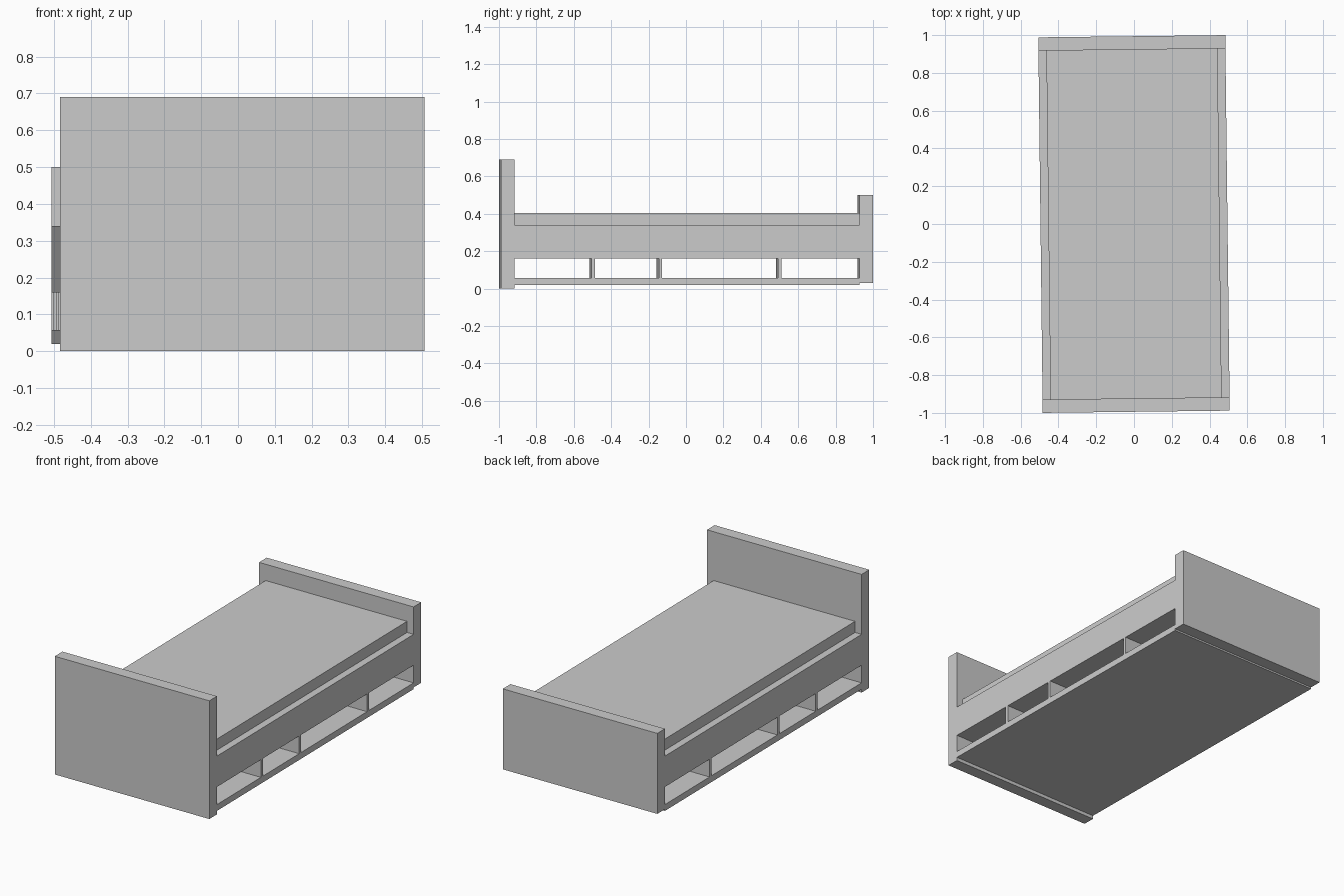
import bpy
from math import radians
from mathutils import Matrix

cube = bpy.data.objects.get("Cube")
if cube:
    bpy.data.objects.remove(cube, do_unlink=True)

# Single grey material
grey = bpy.data.materials.new("plain_grey")
grey.use_nodes = True
colour = (0.6, 0.6, 0.6, 1)
grey.diffuse_color = colour
grey.node_tree.nodes["Principled BSDF"].inputs["Base Color"].default_value = colour

TURN = Matrix.Rotation(radians(0.68), 4, "Z")  # the bed stands slightly turned
HALF_W = 0.495
INNER_Y = 0.923
END_Y = 0.994


def box(name, half_x, y0, y1, z0, z1):
    bpy.ops.mesh.primitive_cube_add(size=1)
    ob = bpy.context.object
    ob.name = ob.data.name = name
    shape = Matrix.Diagonal((2 * half_x, y1 - y0, z1 - z0, 1))
    place = Matrix.Translation((0, (y0 + y1) / 2, (z0 + z1) / 2))
    ob.data.transform(place @ shape)
    ob.matrix_world = TURN
    ob.data.materials.append(grey)
    return ob


# End boards
box("headboard", HALF_W, -END_Y, -INNER_Y, 0, 0.69)
box("footboard", HALF_W, INNER_Y, END_Y, 0.03, 0.5)

# Bed frame, mattress and bottom shelf
box("bed_frame", HALF_W, -INNER_Y, INNER_Y, 0.16, 0.34)
box("mattress", 0.453, -INNER_Y, INNER_Y, 0.34, 0.405)
box("bottom_shelf", HALF_W, -INNER_Y, INNER_Y, 0.02, 0.057)

# Dividers between the open storage bays
for i, y in enumerate((-0.501, -0.142, 0.495), 1):
    box(f"shelf_divider_{i}", HALF_W, y - 0.009, y + 0.009, 0.057, 0.16)
